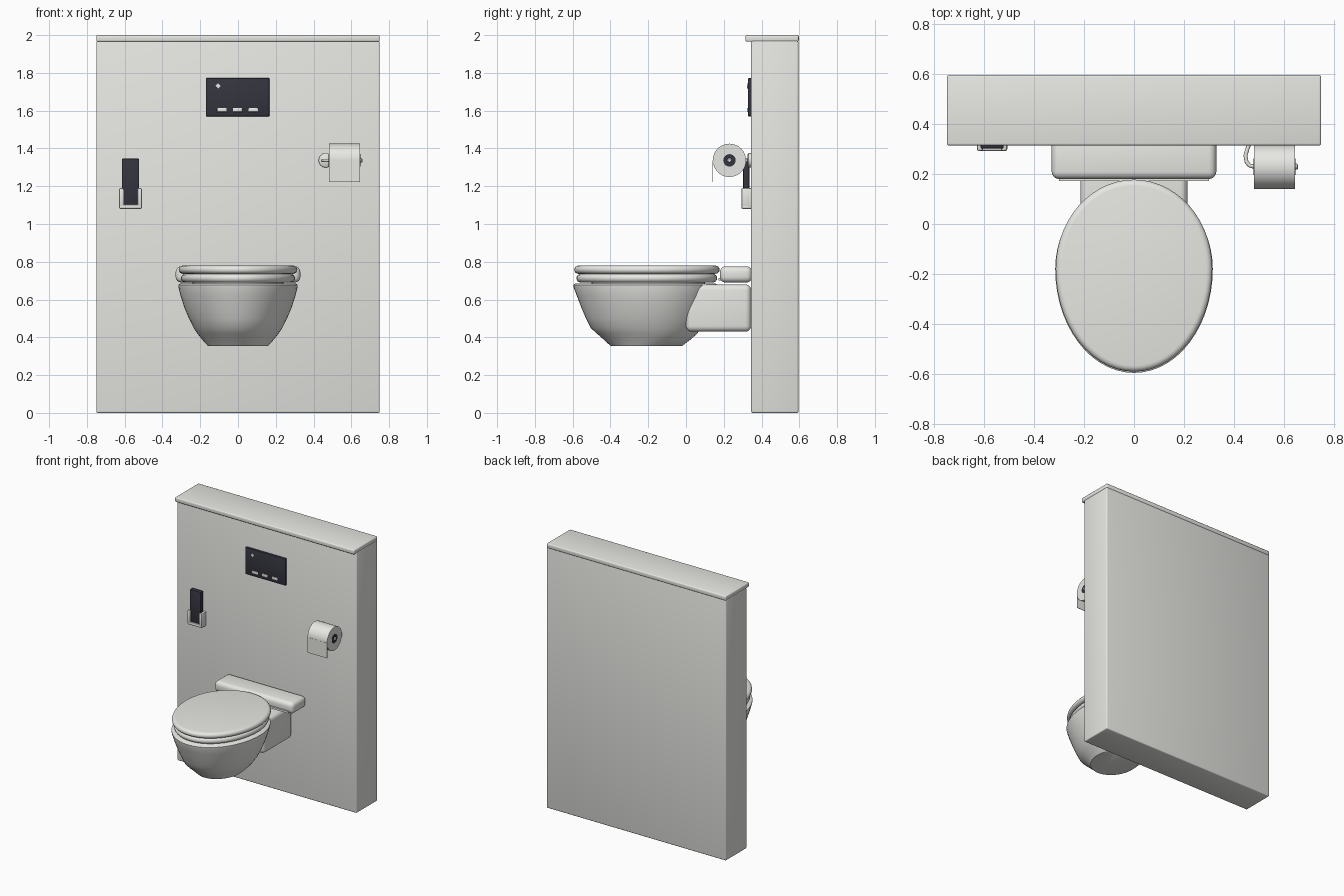
import bpy, bmesh, math
from mathutils import Vector

if "Cube" in bpy.data.objects:
    bpy.data.objects.remove(bpy.data.objects["Cube"])


def material(name, rgb):
    m = bpy.data.materials.new(name)
    m.diffuse_color = (*rgb, 1)
    m.use_nodes = True
    m.node_tree.nodes["Principled BSDF"].inputs["Base Color"].default_value = m.diffuse_color
    return m


WHITE = material("warm_white", (0.80, 0.80, 0.77))
DARK = material("charcoal", (0.035, 0.035, 0.05))


def finish(name, bm, mat, angle=40):
    bmesh.ops.recalc_face_normals(bm, faces=bm.faces)
    me = bpy.data.meshes.new(name)
    bm.to_mesh(me)
    bm.free()
    ob = bpy.data.objects.new(name, me)
    bpy.context.collection.objects.link(ob)
    me.materials.append(mat)
    bpy.ops.object.select_all(action='DESELECT')
    ob.select_set(True)
    bpy.context.view_layer.objects.active = ob
    bpy.ops.object.shade_smooth_by_angle(angle=math.radians(angle))
    return ob


def box(name, x, y, z, mat, bevel=0.0, segments=3):
    """Bevelled box from (min, max) ranges."""
    bm = bmesh.new()
    bmesh.ops.create_cube(bm, size=1)
    for v in bm.verts:
        v.co = [(r[0] + r[1]) / 2 + c * (r[1] - r[0]) for c, r in zip(v.co, (x, y, z))]
    if bevel:
        bmesh.ops.bevel(bm, geom=bm.edges[:], offset=bevel, segments=segments,
                        profile=0.5, affect='EDGES')
    return finish(name, bm, mat)


def egg_loft(name, rings, mat, n=56, mid=-0.18):
    """Stack of egg outlines: (z, half width, front y, back y)."""
    bm = bmesh.new()
    loops = []
    for z, w, front, back in rings:
        c = mid if back > 0 else (front + back) / 2
        loop = []
        for i in range(n):
            a = 2 * math.pi * i / n
            s, t = math.cos(a), math.sin(a)
            y = c + t * (back - c if t > 0 else c - front)
            loop.append(bm.verts.new((w * s, y, z)))
        loops.append(loop)
    for a, b in zip(loops, loops[1:]):
        for i in range(n):
            j = (i + 1) % n
            bm.faces.new((a[i], a[j], b[j], b[i]))
    bm.faces.new(loops[0])
    bm.faces.new(loops[-1])
    return finish(name, bm, mat)


def tube(name, profile, center, mat, axis='X', n=40):
    """Lathe of (offset along axis, radius) points, closed with end caps."""
    bm = bmesh.new()
    loops = []
    for d, r in profile:
        loop = []
        for i in range(n):
            a = 2 * math.pi * i / n
            p, q = r * math.cos(a), r * math.sin(a)
            off = (d, p, q) if axis == 'X' else (p, d, q)
            loop.append(bm.verts.new(Vector(center) + Vector(off)))
        loops.append(loop)
    for a, b in zip(loops, loops[1:]):
        for i in range(n):
            j = (i + 1) % n
            bm.faces.new((a[i], a[j], b[j], b[i]))
    bm.faces.new(loops[0])
    bm.faces.new(loops[-1])
    return finish(name, bm, mat)


def rod(name, points, radius, mat):
    cu = bpy.data.curves.new(name, 'CURVE')
    cu.dimensions = '3D'
    cu.bevel_depth = radius
    cu.bevel_resolution = 3
    cu.use_fill_caps = True
    sp = cu.splines.new('POLY')
    sp.points.add(len(points) - 1)
    for p, co in zip(sp.points, points):
        p.co = (*co, 1)
    cu.materials.append(mat)
    bpy.context.collection.objects.link(bpy.data.objects.new(name, cu))


# Wall panel and top ledge
box("wall", (-0.75, 0.75), (0.345, 0.595), (0, 1.97), WHITE, 0.008)
box("wall_ledge", (-0.75, 0.75), (0.315, 0.597), (1.965, 2.0), WHITE, 0.008)

# Bowl, seat and lid
egg_loft("bowl", [(0.355, 0.160, -0.400, -0.020), (0.385, 0.187, -0.432, 0.020),
                  (0.42, 0.215, -0.472, 0.060), (0.45, 0.235, -0.505, 0.080),
                  (0.50, 0.260, -0.530, 0.105), (0.56, 0.285, -0.555, 0.130),
                  (0.62, 0.304, -0.578, 0.150), (0.665, 0.315, -0.595, 0.165),
                  (0.678, 0.316, -0.597, 0.166), (0.685, 0.306, -0.587, 0.156)], WHITE)


def slab(name, z0, z1, w, front, back):
    """Egg-shaped disc with a rounded rim."""
    h, rim = (z1 - z0) / 2, 0.024
    rings = []
    for i in range(9):
        a = math.pi * (i / 8 - 0.5)
        d = rim * (1 - math.cos(a))
        rings.append((z0 + h + h * math.sin(a), w - d, front + d, back - d))
    egg_loft(name, rings, WHITE)


slab("seat", 0.690, 0.736, 0.302, -0.580, 0.165)
slab("lid", 0.736, 0.780, 0.314, -0.592, 0.178)
egg_loft("seat_bumper", [(0.68, 0.24, -0.50, 0.10), (0.692, 0.24, -0.50, 0.10)], WHITE)

# Wall mount block and hinge housing
box("mount_block", (-0.215, 0.215), (0.0, 0.345), (0.43, 0.68), WHITE, 0.03, 4)
box("hinge_housing", (-0.33, 0.33), (0.18, 0.35), (0.69, 0.776), WHITE, 0.03, 4)
box("hinge_plate", (-0.30, 0.30), (0.173, 0.19), (0.70, 0.715), WHITE)

# Flush panel with three buttons and a diamond lamp
box("flush_panel", (-0.17, 0.166), (0.328, 0.35), (1.57, 1.772), DARK, 0.004, 2)
for i, x in enumerate((-0.085, -0.002, 0.081)):
    box(f"flush_button_{i}", (x - 0.025, x + 0.025), (0.322, 0.33), (1.594, 1.614), WHITE, 0.003, 2)
tube("panel_lamp", [(0, 0.014), (0.008, 0.014)], (-0.105, 0.322, 1.731), WHITE, 'Y', 4)

# Remote control in its cradle
box("remote", (-0.615, -0.523), (0.302, 0.335), (1.10, 1.346), DARK, 0.006, 2)
box("cradle_back", (-0.63, -0.508), (0.325, 0.35), (1.08, 1.19), WHITE, 0.008, 2)
box("cradle_base", (-0.63, -0.508), (0.293, 0.345), (1.08, 1.103), WHITE, 0.008, 2)
for side, x0, x1 in (("left", -0.63, -0.605), ("right", -0.533, -0.508)):
    box("cradle_" + side, (x0, x1), (0.293, 0.345), (1.08, 1.19), WHITE, 0.008, 2)

# Paper holder: wall disc, bent rod and end knob
R = (0.0, 0.23, 1.337)
tube("holder_disc", [(0, 0.030), (0.006, 0.038), (0.022, 0.038)], (0.465, 0.325, R[2]), WHITE, 'Y', 32)
rod("holder_rod", [(0.465, 0.33, R[2]), (0.456, 0.305, R[2]), (0.447, 0.275, R[2]),
                   (0.451, 0.25, R[2]), (0.462, 0.235, R[2]), (0.48, 0.23, R[2]),
                   (0.655, 0.23, R[2])], 0.008, WHITE)
tube("holder_knob", [(0.645, 0.012), (0.654, 0.012), (0.658, 0.008)], R, WHITE, 'X', 20)

# Paper roll, dark core and loose sheet
tube("paper_roll", [(0.482, 0.088), (0.646, 0.088)], R, WHITE, 'X', 48)
tube("roll_core", [(0.480, 0.033), (0.648, 0.033)], R, DARK, 'X', 24)
box("paper_sheet", (0.482, 0.646), (0.141, 0.144), (1.222, R[2]), WHITE)
